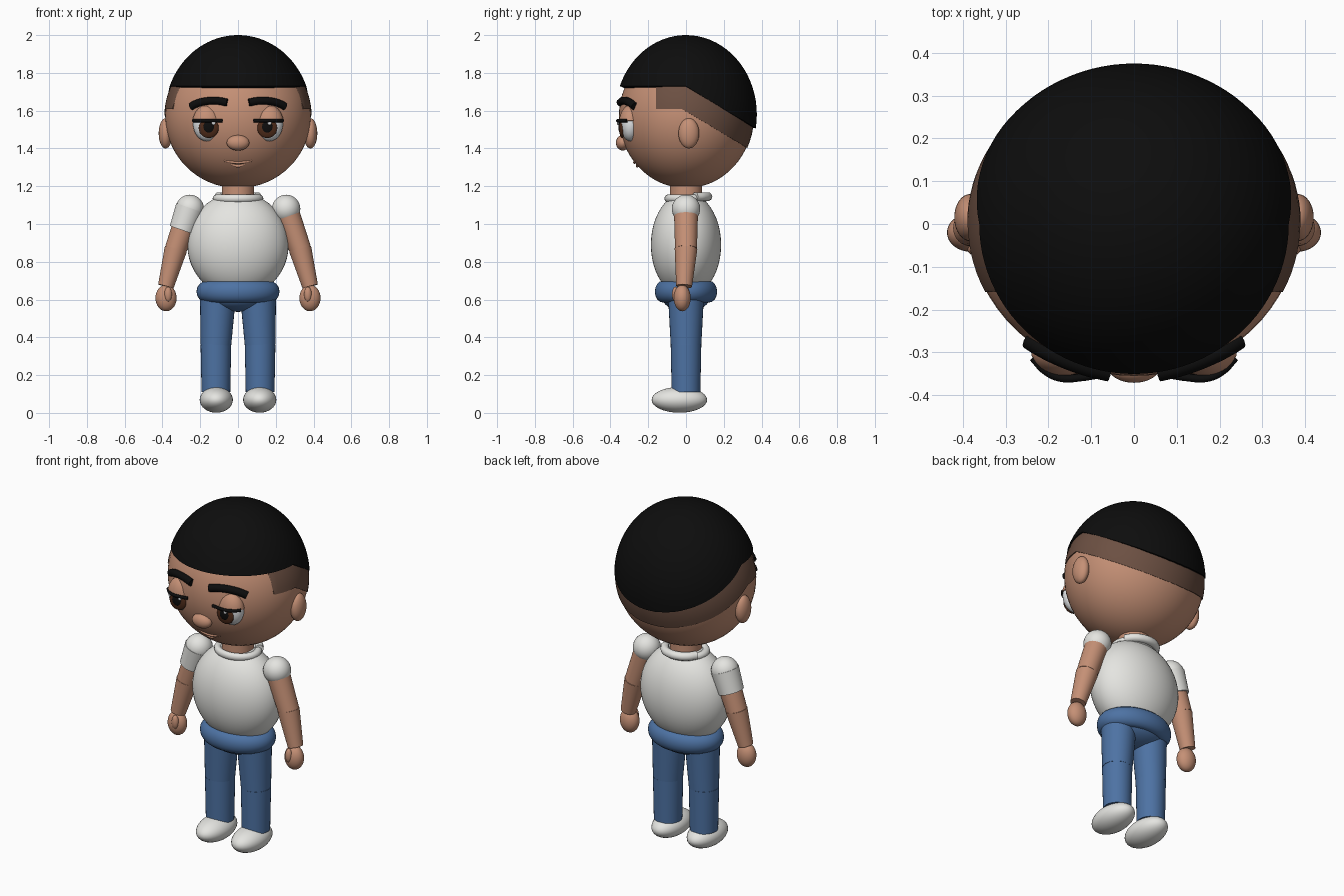
import bpy, bmesh, math
from mathutils import Vector

old = bpy.data.objects.get("Cube")
if old:
    bpy.data.objects.remove(old, do_unlink=True)


def material(name, r, g, b):
    m = bpy.data.materials.new(name)
    m.use_nodes = True
    m.diffuse_color = (r, g, b, 1)
    bsdf = m.node_tree.nodes["Principled BSDF"]
    bsdf.inputs["Base Color"].default_value = (r, g, b, 1)
    bsdf.inputs["Roughness"].default_value = 0.7
    return m


SKIN = material("skin", 0.56, 0.28, 0.18)
FADE = material("short_hair", 0.15, 0.08, 0.055)
BLACK = material("black", 0.004, 0.004, 0.004)
WHITE = material("white_cloth", 0.78, 0.78, 0.75)
DENIM = material("denim_blue", 0.075, 0.17, 0.37)
EYE = material("eye_white", 0.78, 0.8, 0.82)
IRIS = material("iris_brown", 0.075, 0.024, 0.01)

HEAD_C, HEAD_R = (0, 0, 1.57), (0.385, 0.355, 0.38)


def finish(ob, name, mat):
    ob.name = name
    ob.data.materials.append(mat)
    if ob.type == 'MESH':
        bpy.ops.object.select_all(action='DESELECT')
        ob.select_set(True)
        bpy.context.view_layer.objects.active = ob
        bpy.ops.object.shade_smooth_by_angle(angle=math.radians(40))
    return ob


def ball(name, mat, centre, radii, tilt=0, segs=32):
    bpy.ops.mesh.primitive_uv_sphere_add(segments=segs, ring_count=segs // 2, location=centre)
    ob = bpy.context.object
    ob.scale = radii
    ob.rotation_euler.y = tilt
    return finish(ob, name, mat)


def ring(name, mat, centre, major, minor, squash):
    bpy.ops.mesh.primitive_torus_add(major_segments=48, minor_segments=16, location=centre,
                                     major_radius=major, minor_radius=minor)
    ob = bpy.context.object
    ob.scale.y = squash
    return finish(ob, name, mat)


def limb(name, mat, start, end, r1, r2):
    a, b = Vector(start), Vector(end)
    bpy.ops.mesh.primitive_cone_add(vertices=32, radius1=r1, radius2=r2,
                                    depth=(b - a).length, location=(a + b) / 2)
    ob = bpy.context.object
    ob.rotation_euler = (b - a).to_track_quat('Z', 'Y').to_euler()
    return finish(ob, name, mat)


def tube(name, mat, points, radius, sides=3):
    cu = bpy.data.curves.new(name, 'CURVE')
    cu.dimensions = '3D'
    cu.bevel_depth, cu.bevel_resolution, cu.use_fill_caps = radius, sides, True
    sp = cu.splines.new('BEZIER')
    sp.bezier_points.add(len(points) - 1)
    for bp, p in zip(sp.bezier_points, points):
        bp.co = p
        bp.handle_left_type = bp.handle_right_type = 'AUTO'
    ob = bpy.data.objects.new(name, cu)
    bpy.context.collection.objects.link(ob)
    return finish(ob, name, mat)


def cap(name, mat, centre, radii, inside, segs=96, rows=20):
    """Ellipsoid shell grown from its pole down to where inside(y, z) stops."""
    c = Vector(centre)

    def point(az, phi, k=1.0):
        d = Vector((math.sin(phi) * math.cos(az), math.sin(phi) * math.sin(az), math.cos(phi)))
        return c + Vector(d[i] * radii[i] * k for i in range(3))

    bm = bmesh.new()
    pole = bm.verts.new(point(0, 0))
    columns = []
    for s in range(segs):
        az, phi = math.tau * s / segs, 0.01
        while phi < math.pi and inside(*point(az, phi)[1:]):
            phi += 0.004
        col = [bm.verts.new(point(az, phi * r / rows)) for r in range(1, rows + 1)]
        col.append(bm.verts.new(point(az, phi, 0.92)))      # rim turned inwards
        columns.append(col)
    for i, a in enumerate(columns):
        b = columns[(i + 1) % segs]
        bm.faces.new((pole, a[0], b[0]))
        for r in range(rows):
            bm.faces.new((a[r], a[r + 1], b[r + 1], b[r]))
    me = bpy.data.meshes.new(name)
    bm.to_mesh(me)
    bm.free()
    ob = bpy.data.objects.new(name, me)
    bpy.context.collection.objects.link(ob)
    return finish(ob, name, mat)


def face_y(x, z):
    """Front surface of the head."""
    k = 1 - (x / HEAD_R[0]) ** 2 - ((z - HEAD_C[2]) / HEAD_R[2]) ** 2
    return -HEAD_R[1] * math.sqrt(k)


# Head, hair and faded sides
ball("head", SKIN, HEAD_C, HEAD_R, segs=64)
cap("hair", BLACK, (0, 0, 1.58), (0.387, 0.375, 0.42),
    lambda y, z: z > 1.73 - 0.6 * max(0, y))
cap("hair_fade", FADE, HEAD_C, [r + 0.005 for r in HEAD_R],
    lambda y, z: y > -0.16 and z > 1.61 - 0.6 * max(0, y + 0.02))

# Nose and mouth
ball("nose", SKIN, (0, -0.335, 1.43), (0.06, 0.036, 0.041))
for name, half, z, r in (("upper_lip", 0.072, 1.325, 0.007), ("lower_lip", 0.035, 1.307, 0.008)):
    tube(name, SKIN, [(half * t, face_y(half * t, z) - 0.002, z + 0.012 * t * t)
                      for t in (-1, -0.5, 0, 0.5, 1)], r)

for s, side in ((-1, "right"), (1, "left")):
    # Ear, eye and brow
    ball(side + "_ear", SKIN, (s * 0.383, 0.015, 1.48), (0.037, 0.055, 0.08))
    eye = (s * 0.165, -0.295, 1.53)
    ball(side + "_eye", EYE, eye, (0.073, 0.053, 0.092))
    cap(side + "_eyelid", SKIN, eye, (0.077, 0.06, 0.1), lambda y, z: z > 1.547, segs=32, rows=8)
    ball(side + "_iris", IRIS, (s * 0.155, -0.338, 1.508), (0.053, 0.016, 0.053))
    ball(side + "_pupil", BLACK, (s * 0.155, -0.349, 1.513), (0.029, 0.009, 0.031))
    ball(side + "_eye_glint", EYE, (s * 0.148 + 0.019, -0.36, 1.536), (0.011, 0.006, 0.012), segs=16)
    lash = ((0.082, -0.352), (0.12, -0.358), (0.17, -0.36), (0.205, -0.345), (0.237, -0.312))
    tube(side + "_lash", BLACK, [(s * x, y, 1.547) for x, y in lash], 0.009)
    brow = ((0.057, 1.643), (0.11, 1.652), (0.18, 1.648), (0.225, 1.634), (0.247, 1.622))
    tube(side + "_brow", BLACK, [(s * x, face_y(x, z) - 0.003, z) for x, z in brow], 0.021)

    # Arm and hand
    shoulder, elbow, wrist = (s * 0.255, 0, 1.08), (s * 0.329, 0, 0.868), (s * 0.382, -0.01, 0.67)
    ball(side + "_shoulder", WHITE, shoulder, (0.075,) * 3)
    limb(side + "_upper_arm", SKIN, shoulder, elbow, 0.064, 0.058)
    ball(side + "_elbow", SKIN, elbow, (0.056,) * 3)
    limb(side + "_forearm", SKIN, elbow, wrist, 0.06, 0.042)
    ball(side + "_hand", SKIN, (s * 0.381, -0.02, 0.608), (0.056, 0.045, 0.07))
    ball(side + "_thumb", SKIN, (s * 0.37, -0.056, 0.628), (0.02, 0.018, 0.04))

    # Leg and shoe
    hip, knee, ankle = (s * 0.107, 0, 0.6), (s * 0.117, 0, 0.36), (s * 0.117, 0, 0.11)
    limb(side + "_thigh", DENIM, hip, knee, 0.094, 0.081)
    ball(side + "_knee", DENIM, knee, (0.079,) * 3)
    limb(side + "_shin", DENIM, knee, ankle, 0.081, 0.076)
    ball(side + "_shoe", WHITE, (s * 0.115, -0.035, 0.069), (0.088, 0.147, 0.068))

# Single sleeve on the right arm
limb("right_sleeve", WHITE, (-0.254, 0, 1.085), (-0.295, 0, 0.967), 0.077, 0.07)

# Neck, shirt and collar
limb("neck", SKIN, (0, 0, 1.08), (0, 0, 1.25), 0.086, 0.086)
ball("shirt", WHITE, (0, 0, 0.89), (0.268, 0.186, 0.277), segs=48)
ring("collar", WHITE, (0, 0, 1.135), 0.113, 0.021, 0.85)
arc = [math.radians(a) for a in range(25, 156, 26)]
tube("back_collar", WHITE, [(0.115 * math.cos(a), 0.115 * math.sin(a), 1.145) for a in arc], 0.024)

# Waist and seat of the trousers
ring("waistband", DENIM, (0, 0, 0.642), 0.162, 0.058, 0.75)
ball("trouser_seat", DENIM, (0, 0, 0.62), (0.185, 0.13, 0.085))
